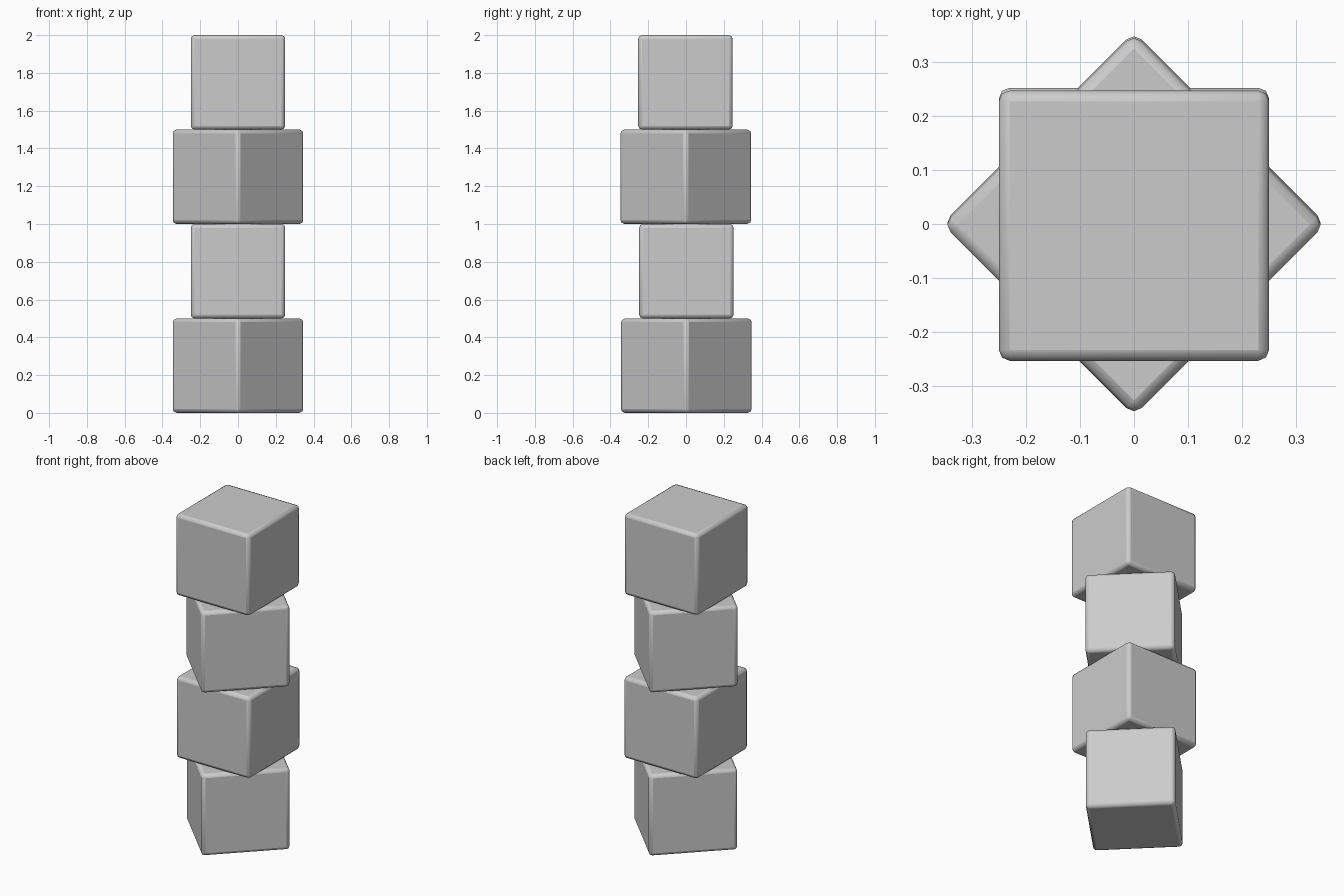
import bpy
from math import radians

if "Cube" in bpy.data.objects:
    bpy.data.objects.remove(bpy.data.objects["Cube"])

SIZE = 0.5


def block(name, level, turn, y):
    """One softly bevelled cube of the stack."""
    bpy.ops.mesh.primitive_cube_add(
        size=SIZE,
        location=(0, y, SIZE * (level + 0.5)),
        rotation=(0, 0, radians(turn)),
    )
    ob = bpy.context.object
    ob.name = name
    bevel = ob.modifiers.new("rounded_edges", "BEVEL")
    bevel.width = 0.02
    bevel.segments = 2
    bpy.ops.object.shade_smooth_by_angle(angle=radians(30))
    return ob


# Stack of four blocks, alternately turned by 45 degrees, with a slight drift
names = ["bottom_block", "lower_block", "upper_block", "top_block"]
drifts = [0.002, 0.002, -0.001, -0.003]
for i, (name, y) in enumerate(zip(names, drifts)):
    block(name, i, 45 if i % 2 == 0 else 0, y)
